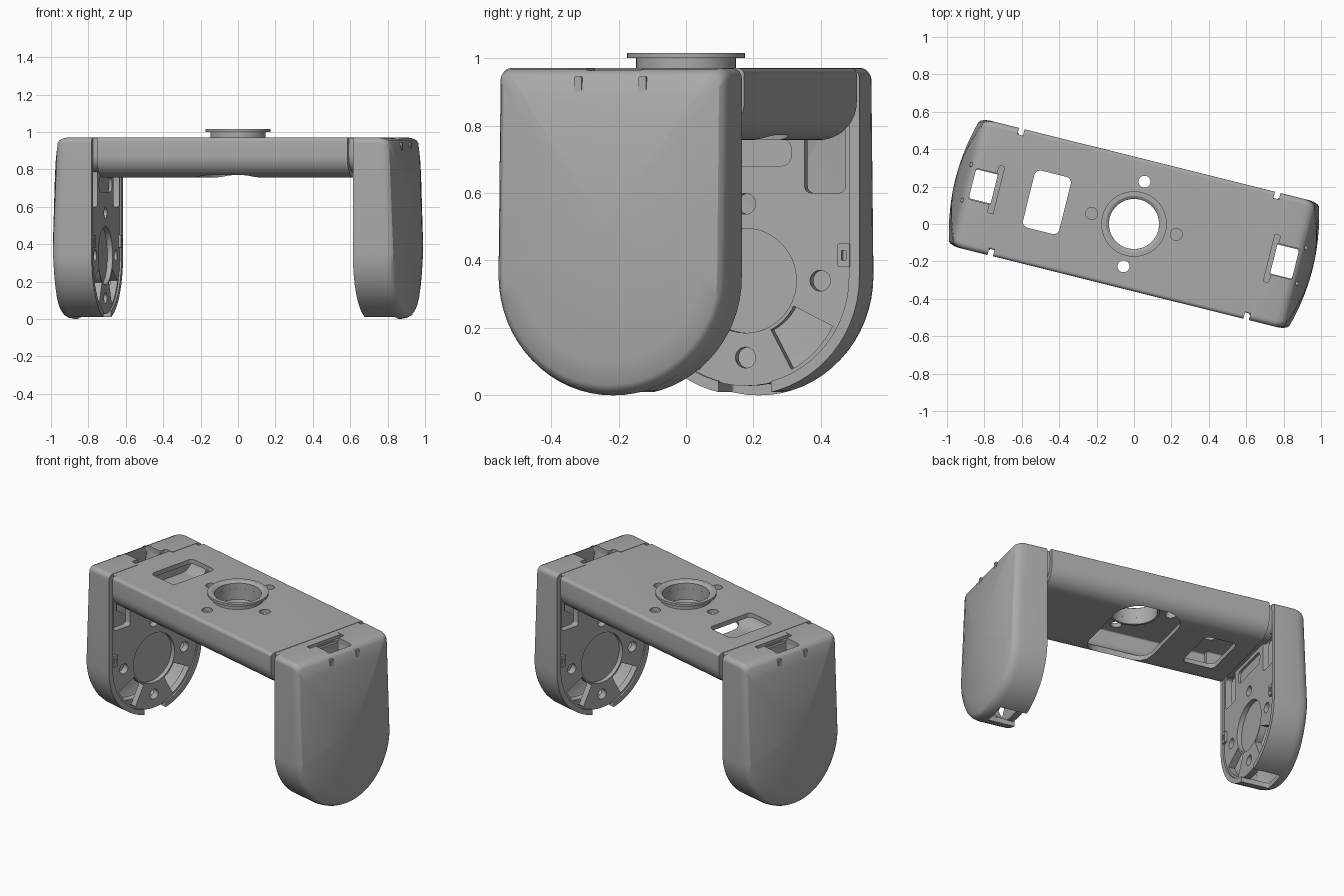
import bpy, bmesh
from math import sin, cos, pi, radians
from mathutils import Matrix

if "Cube" in bpy.data.objects:
    bpy.data.objects.remove(bpy.data.objects["Cube"])

grey = bpy.data.materials.new("mid grey")
grey.use_nodes = True
COLOUR = (0.4, 0.4, 0.4, 1)
grey.diffuse_color = COLOUR
grey.node_tree.nodes["Principled BSDF"].inputs["Base Color"].default_value = COLOUR
parts = []


def rounded(a0, a1, b0, b1, low, high, n=12):
    """Outline of a rectangle with its own low and high corner radii."""
    pts = []
    for a, b, r, start in ((a1 - high, b1 - high, high, 0), (a0 + high, b1 - high, high, 1),
                           (a0 + low, b0 + low, low, 2), (a1 - low, b0 + low, low, 3)):
        for i in range(n + 1):
            t = (start + i / n) * pi / 2
            p = (a + r * cos(t), b + r * sin(t))
            if not pts or abs(p[0] - pts[-1][0]) + abs(p[1] - pts[-1][1]) > 1e-5:
                pts.append(p)
    return pts


def circle(a, b, r, n=40):
    return [(a + r * cos(2 * pi * i / n), b + r * sin(2 * pi * i / n)) for i in range(n)]


def sector(a, b, r0, r1, t0, t1, n=8):
    ts = [radians(t0 + (t1 - t0) * i / n) for i in range(n + 1)]
    return ([(a + r1 * cos(t), b + r1 * sin(t)) for t in ts]
            + [(a + r0 * cos(t), b + r0 * sin(t)) for t in reversed(ts)])


def skin(name, rings, cap_start=True):
    """Join rings of points into a surface, capping its ends."""
    bm = bmesh.new()
    loops = [[bm.verts.new(p) for p in ring] for ring in rings]
    for lo, hi in zip(loops, loops[1:]):
        for i in range(len(lo)):
            j = (i + 1) % len(lo)
            bm.faces.new((lo[i], lo[j], hi[j], hi[i]))
    if cap_start:
        bm.faces.new(loops[0][::-1])
    bm.faces.new(loops[-1])
    if cap_start:
        bmesh.ops.recalc_face_normals(bm, faces=bm.faces)
    mesh = bpy.data.meshes.new(name)
    bm.to_mesh(mesh)
    bm.free()
    ob = bpy.data.objects.new(name, mesh)
    bpy.context.collection.objects.link(ob)
    mesh.materials.append(grey)
    return ob


def prism(name, pts, lo, hi, axis="z"):
    place = (lambda p, h: (p[0], p[1], h)) if axis == "z" else (lambda p, h: (h, p[0], p[1]))
    return skin(name, [[place(p, h) for p in pts] for h in (lo, hi)])


def apply(ob, mod):
    bpy.context.view_layer.objects.active = ob
    bpy.ops.object.modifier_apply(modifier=mod.name)


def cut(ob, *cutters):
    for c in cutters:
        c.hide_render = True
        mod = ob.modifiers.new("cut", "BOOLEAN")
        mod.operation, mod.solver, mod.object = "DIFFERENCE", "EXACT", c
        apply(ob, mod)
        bpy.data.objects.remove(c)


def box(a0, a1, b0, b1, lo, hi, axis="z", r=0.01):
    return prism("cutter", rounded(a0, a1, b0, b1, r, r, 4), lo, hi, axis)


# Bridge: hollow beam with a deep round along its lower edges
bridge = prism("bridge", rounded(-.35, .35, .757, .97, .115, .02), -.69, .69, "x")
cut(bridge, prism("cutter", rounded(-.32, .32, .785, .942, .09, .01), -.8, .8, "x"),
    prism("cutter", circle(0, 0, .134), .7, 1.1),
    box(-.58, -.38, -.157, .157, .7, 1.1, r=.03),
    box(-.2, .2, -.29, .29, .7, .9, r=.12))
for k in range(4):
    cut(bridge, prism("cutter", circle(.233 * cos(k * pi / 2), .233 * sin(k * pi / 2), .032, 24), .9, 1.1))
parts.append(bridge)

# Collar: short tube with a thin flange on top
profile = ((.148, .9), (.148, 1.0), (.175, 1.0), (.175, 1.015), (.15, 1.015), (.134, 1.005), (.134, .9), (.148, .9))
collar = skin("collar", [[(x, y, z) for x, y in circle(0, 0, r, 64)] for r, z in profile])
bm = bmesh.new()
bm.from_mesh(collar.data)
bmesh.ops.delete(bm, geom=[f for f in bm.faces if len(f.verts) > 4], context="FACES_ONLY")
bmesh.ops.remove_doubles(bm, verts=bm.verts, dist=1e-5)
bmesh.ops.recalc_face_normals(bm, faces=bm.faces)
bm.to_mesh(collar.data)
bm.free()
parts.append(collar)


def dome(v, z):
    """Outer bulge of an arm cover."""
    return .985 - .05 * (v / .35) ** 2 - .035 * ((z - .5) / .48) ** 2


def build_arm(side):
    made = []
    # Cover: domed shell, open on its inner side
    outline = rounded(-.35, .35, 0, .97, .35, .03, 16)
    rings = []
    for s, back in ((1, None), (1, .05), (.99, .025), (.97, .008), (.94, 0), (.8, 0), (.6, 0), (.4, 0), (.2, 0), (.02, 0)):
        ring = []
        for v, z in outline:
            v, z = v * s, .5 + (z - .5) * s
            ring.append((.72 if back is None else dome(v, z) - back, v, z))
        rings.append(ring)
    cover = skin(side + "_arm_cover", rings, cap_start=False)
    mod = cover.modifiers.new("wall", "SOLIDIFY")
    mod.thickness, mod.offset = .032, -1
    apply(cover, mod)
    cut(cover, box(.755, .89, -.085, .085, .9, 1.1),
        box(.7, .775, -.13, .13, .95, 1.1),
        box(.7, .89, -.08, .08, -.1, .08))
    made.append(cover)

    # Inner panel: plate with a round recess, screw holes and pockets
    panel = prism(side + "_arm_panel", rounded(-.322, .322, .028, .942, .322, .02, 16), .73, .77, "x")
    cut(panel, prism("cutter", circle(0, .34, .155, 48), .7, .758, "x"))
    for k in range(4):
        cut(panel, prism("cutter", circle(.228 * cos(k * pi / 2), .34 + .228 * sin(k * pi / 2), .031, 24), .7, .8, "x"))
    for start in (-62, -153):
        cut(panel, prism("cutter", sector(0, .34, .165, .298, start, start + 35), .7, .8, "x"))
    for s in (-1, 1):
        a, b = sorted((s * .18, s * .305))
        cut(panel, box(a, b, .6, .8, .7, .8, "x", .02))
    cut(panel, box(-.14, .14, .68, .76, .7, .745, "x", .03))
    made.append(panel)

    # Sleeve: tongue joining the bridge to the arm
    sleeve = prism(side + "_arm_sleeve", rounded(-.315, .315, .785, .968, .09, .01), .6, .745, "x")
    cut(sleeve, prism("cutter", rounded(-.285, .285, .81, .94, .07, .01), .5, .9, "x"))
    made.append(sleeve)

    # Clips on the rim and guide ribs beside the top slot
    for s, word in ((-1, "front"), (1, "back")):
        a, b = sorted((s * .285, s * .322))
        clip = prism(side + "_" + word + "_clip", rounded(a, b, .38, .45, .004, .004, 2), .715, .74, "x")
        cut(clip, box(a + .012, b - .012, .4, .43, .7, .8, "x", .003))
        a, b = sorted((s * .087, s * .11))
        rib = prism(side + "_" + word + "_rib", rounded(a, b, .6, .945, .004, .004, 2), .765, .93, "x")
        made += [clip, rib]
    return made


parts += build_arm("left")
for ob in build_arm("right"):
    ob.data.transform(Matrix.Rotation(pi, 4, "Z"))
    parts.append(ob)

# Turn the whole yoke and shade it smooth between sharp edges
for ob in parts:
    ob.data.transform(Matrix.Rotation(radians(-14), 4, "Z"))
bpy.ops.object.select_all(action="DESELECT")
for ob in parts:
    ob.select_set(True)
bpy.context.view_layer.objects.active = bridge
bpy.ops.object.shade_smooth_by_angle(angle=radians(30))
